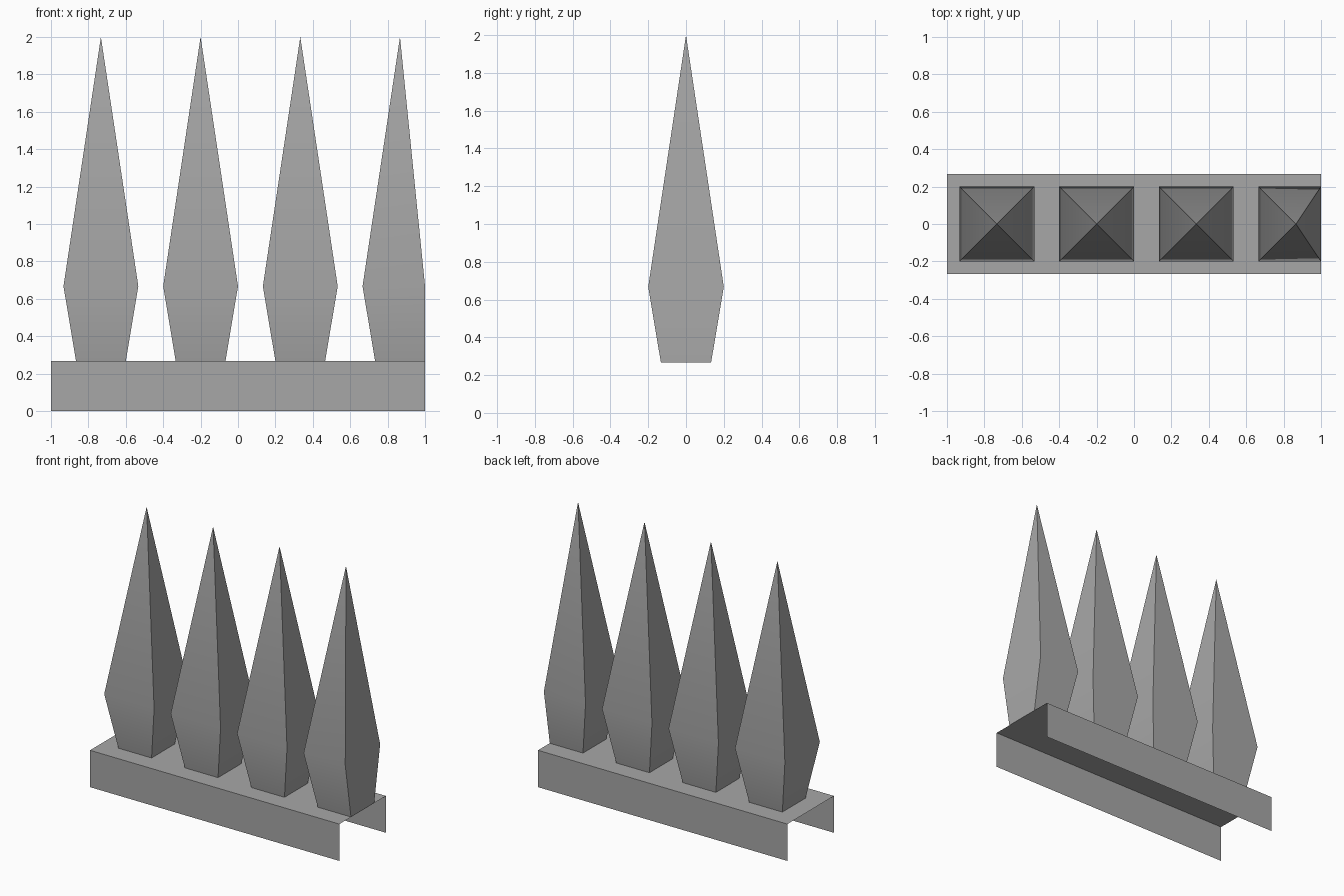
import bpy
import bmesh

cube = bpy.data.objects.get("Cube")
if cube:
    bpy.data.objects.remove(cube, do_unlink=True)

BASE_TOP = 0.267
WAIST_Z = 0.667
TIP_Z = 2.0
END_X = 1.0

grey = bpy.data.materials.new("mid grey")
grey.use_nodes = True
colour = (0.39, 0.39, 0.39, 1)
grey.diffuse_color = colour
grey.node_tree.nodes["Principled BSDF"].inputs["Base Color"].default_value = colour


def finish(bm, name):
    mesh = bpy.data.meshes.new(name)
    bm.to_mesh(mesh)
    bm.free()
    mesh.materials.append(grey)
    obj = bpy.data.objects.new(name, mesh)
    bpy.context.collection.objects.link(obj)
    return obj


# Thin channel base: profile swept along x, open below and at both ends
def channel_base():
    bm = bmesh.new()
    profile = [(-0.267, 0), (-0.267, BASE_TOP), (0.267, BASE_TOP), (0.267, 0)]
    left, right = [[bm.verts.new((x, y, z)) for y, z in profile] for x in (-END_X, END_X)]
    for i in range(len(profile) - 1):
        bm.faces.new((left[i], right[i], right[i + 1], left[i + 1]))
    finish(bm, "channel_base")


# Square ring whose +x side is held within the end of the base
def square_ring(bm, x, half, z):
    corners = [(-half, -half), (half, -half), (half, half), (-half, half)]
    return [bm.verts.new((min(x + dx, END_X), dy, z)) for dx, dy in corners]


# Four-sided spike: narrow foot, wider waist, pointed tip
def spike(name, x):
    bm = bmesh.new()
    foot = square_ring(bm, x, 0.133, BASE_TOP)
    waist = square_ring(bm, x, 0.2, WAIST_Z)
    tip = bm.verts.new((x, 0, TIP_Z))
    for i in range(4):
        j = (i + 1) % 4
        bm.faces.new((foot[i], foot[j], waist[j], waist[i]))
        bm.faces.new((waist[i], waist[j], tip))
    return finish(bm, name)


channel_base()
spikes = [spike(f"spike_{i + 1}", -0.733 + i * 0.533) for i in range(4)]

# Soft waist, sharp corners
bpy.ops.object.select_all(action="DESELECT")
for obj in spikes:
    obj.select_set(True)
bpy.context.view_layer.objects.active = spikes[0]
bpy.ops.object.shade_smooth_by_angle(angle=0.52)
